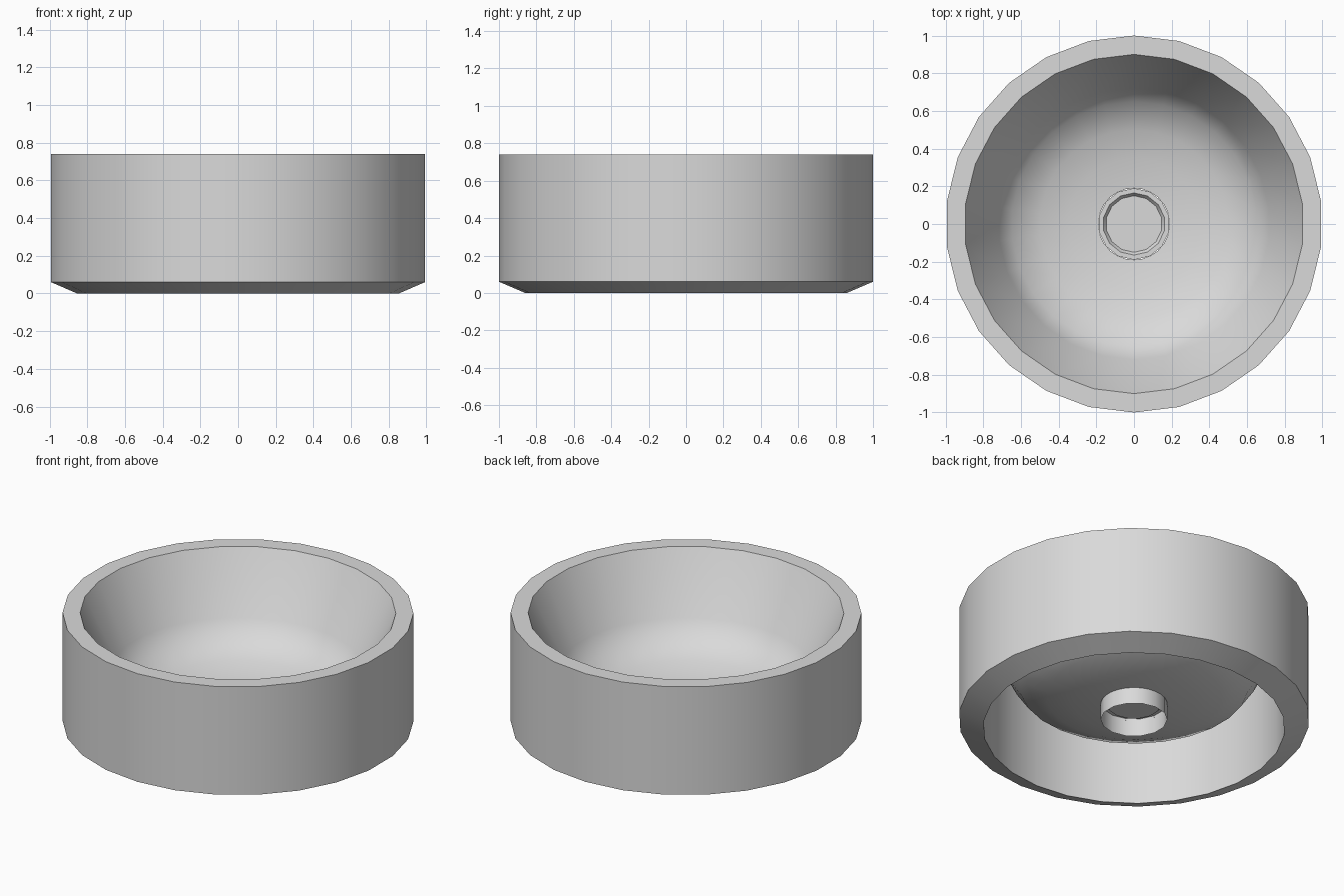
import bpy, bmesh, math

if "Cube" in bpy.data.objects:
    bpy.data.objects.remove(bpy.data.objects["Cube"])

ceramic = bpy.data.materials.new("white_ceramic")
ceramic.diffuse_color = (0.7, 0.7, 0.7, 1)
ceramic.use_nodes = True
ceramic.node_tree.nodes["Principled BSDF"].inputs["Base Color"].default_value = ceramic.diffuse_color


def lathe(name, profile, sides, cap_end=False):
    """Spin an (r, z) profile round z; a vertex sits on the +y axis."""
    bm = bmesh.new()
    rings = []
    for r, z in profile:
        ring = []
        for i in range(sides):
            a = math.pi / 2 + 2 * math.pi * i / sides
            ring.append(bm.verts.new((r * math.cos(a), r * math.sin(a), z)))
        rings.append(ring)
    for lower, upper in zip(rings, rings[1:]):
        for i in range(sides):
            j = (i + 1) % sides
            bm.faces.new((lower[i], lower[j], upper[j], upper[i]))
    if cap_end:
        bm.faces.new(rings[-1])
    mesh = bpy.data.meshes.new(name)
    bm.to_mesh(mesh)
    bm.free()
    mesh.materials.append(ceramic)
    obj = bpy.data.objects.new(name, mesh)
    bpy.context.collection.objects.link(obj)
    bpy.ops.object.select_all(action='DESELECT')
    obj.select_set(True)
    bpy.context.view_layer.objects.active = obj
    bpy.ops.object.shade_smooth_by_angle(angle=math.radians(45))
    return obj


# Basin: hollow base, chamfered foot, straight side, flat rim and curved bowl
shell = [(0.86, 0.655), (0.86, 0), (1, 0.06), (1, 0.74)]
bowl = [(0.9, 0.74), (0.72, 0.375), (0.65, 0.272), (0.5, 0.21),
        (0.35, 0.172), (0.19, 0.157)]
lathe("basin", shell + bowl, 26)

# Drain: open pipe below the bowl, flat collar and recessed plug
lathe("drain", [(0.19, 0.055), (0.19, 0.168), (0.165, 0.168), (0.15, 0.148)],
      14, cap_end=True)
